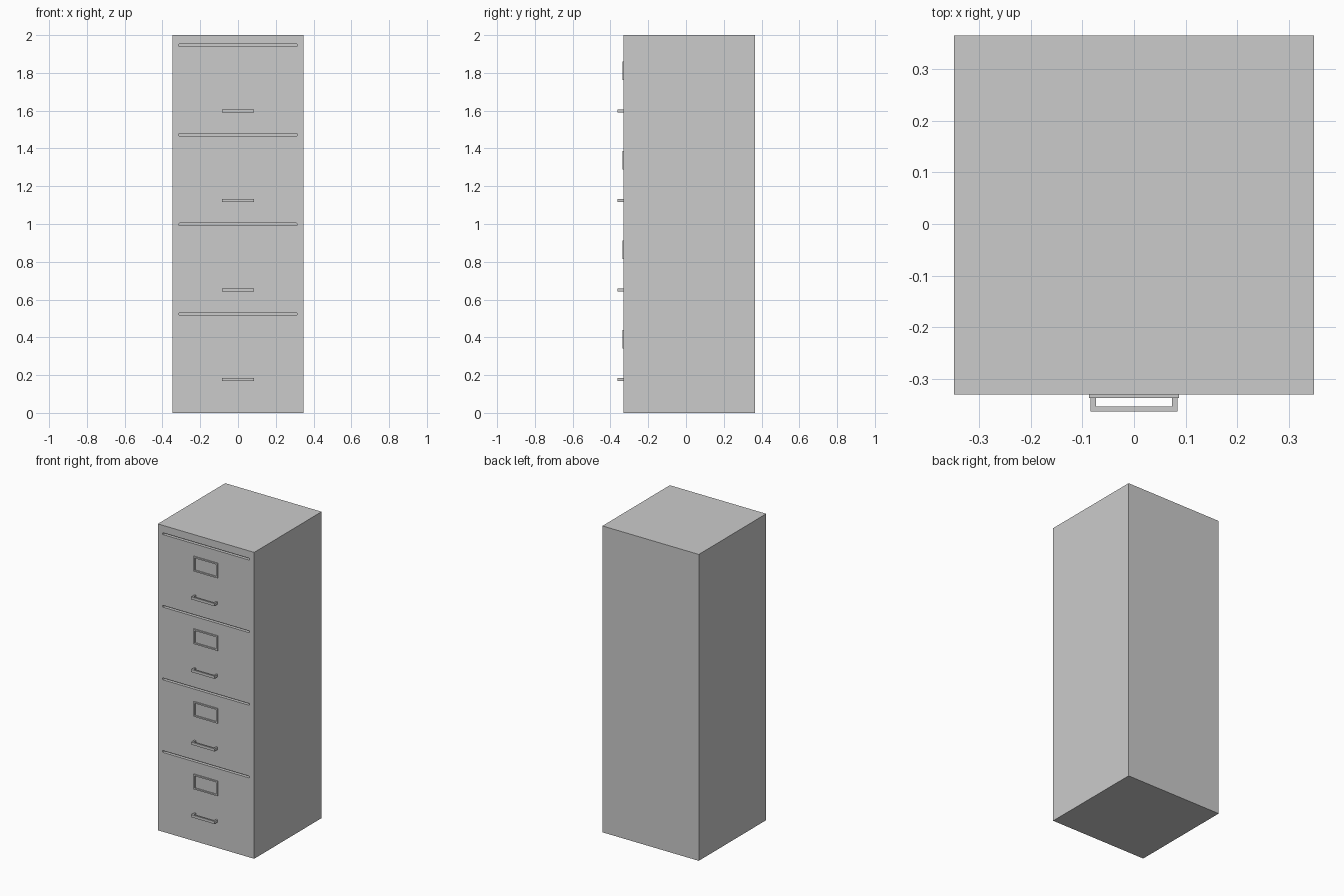
import bpy, bmesh

if "Cube" in bpy.data.objects:
    bpy.data.objects.remove(bpy.data.objects["Cube"])

FRONT, BACK, HALF_W = -0.33, 0.365, 0.348
PITCH = 0.474


def make_object(name, bm):
    bmesh.ops.recalc_face_normals(bm, faces=bm.faces)
    mesh = bpy.data.meshes.new(name)
    bm.to_mesh(mesh)
    bm.free()
    obj = bpy.data.objects.new(name, mesh)
    bpy.context.collection.objects.link(obj)
    return obj


def prism(bm, pts, axis, lo, hi):
    """Extrude a 2D outline along y (x,z outline) or z (x,y outline)."""
    place = (lambda p, h: (p[0], h, p[1])) if axis == 'y' else (lambda p, h: (p[0], p[1], h))
    a = [bm.verts.new(place(p, lo)) for p in pts]
    b = [bm.verts.new(place(p, hi)) for p in pts]
    bm.faces.new(a)
    bm.faces.new(b[::-1])
    for i in range(len(pts)):
        j = (i + 1) % len(pts)
        bm.faces.new((a[j], a[i], b[i], b[j]))


def rect(x0, x1, v0, v1):
    return [(x0, v0), (x1, v0), (x1, v1), (x0, v1)]


# Cabinet body
bm = bmesh.new()
prism(bm, rect(-HALF_W, HALF_W, FRONT, BACK), 'z', 0, 2)
body = make_object("cabinet_body", bm)

# Drawer gaps cut into the front, with chamfered ends
bm = bmesh.new()
w, h, c = 0.315, 0.006, 0.004
for i in range(4):
    z = 0.524 + PITCH * i
    prism(bm, [(-w, z - h + c), (-w + c, z - h), (w - c, z - h), (w, z - h + c),
               (w, z + h - c), (w - c, z + h), (-w + c, z + h), (-w, z + h - c)],
          'y', FRONT - 0.02, FRONT + 0.02)
cutter = make_object("gap_cutter", bm)
cutter.hide_render = True
mod = body.modifiers.new("drawer_gaps", 'BOOLEAN')
mod.operation = 'DIFFERENCE'
mod.solver = 'EXACT'
mod.object = cutter
bpy.context.view_layer.objects.active = body
body.select_set(True)
bpy.ops.object.modifier_apply(modifier=mod.name)
bpy.data.objects.remove(cutter)

for i in range(4):
    # U-shaped pull handle
    z = 0.177 + PITCH * i
    x, t, out = 0.084, 0.01, -0.363
    bm = bmesh.new()
    prism(bm, [(-x, FRONT), (-x, out), (x, out), (x, FRONT), (x - t, FRONT),
               (x - t, out + t), (-x + t, out + t), (-x + t, FRONT)],
          'z', z - 0.0085, z + 0.0085)
    make_object(f"handle_{i + 1}", bm)

    # Raised label frame, an open rectangular ring
    z0, z1 = 0.341 + PITCH * i, 0.438 + PITCH * i
    outer = rect(-0.087, 0.087, z0, z1)
    inner = rect(-0.077, 0.077, z0 + 0.009, z1 - 0.009)
    bm = bmesh.new()
    rings = [[bm.verts.new((px, y, pz)) for px, pz in pts]
             for pts, y in ((outer, FRONT), (outer, FRONT - 0.007),
                            (inner, FRONT - 0.007), (inner, FRONT))]
    for r in range(4):
        a, b = rings[r], rings[(r + 1) % 4]
        for k in range(4):
            n = (k + 1) % 4
            bm.faces.new((a[k], a[n], b[n], b[k]))
    make_object(f"label_frame_{i + 1}", bm)
